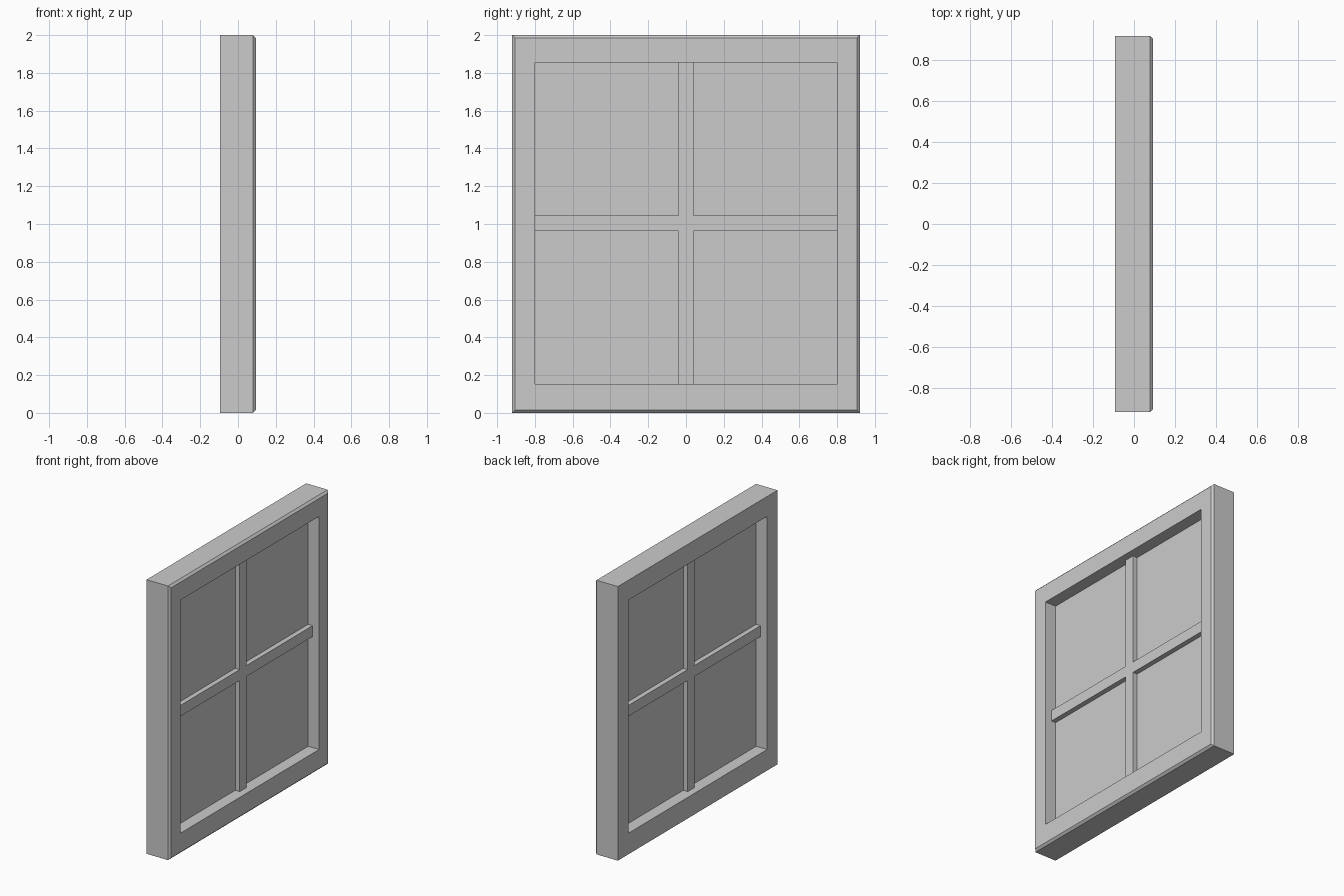
import bpy, bmesh

if "Cube" in bpy.data.objects:
    bpy.data.objects.remove(bpy.data.objects["Cube"])

HALF_W, HEIGHT = 0.92, 2.0            # outer frame
OPEN_Y, OPEN_LO, OPEN_HI = 0.80, 0.154, 1.854   # opening
BACK, FRONT, BEVEL = -0.094, 0.094, 0.015
BAR, MID = 0.04, 1.004                # glazing bar half width, crossing height


def rect(y, lo, hi):
    return [(-y, lo), (y, lo), (y, hi), (-y, hi)]


def finish(name, bm):
    bmesh.ops.recalc_face_normals(bm, faces=bm.faces)
    mesh = bpy.data.meshes.new(name)
    bm.to_mesh(mesh)
    bm.free()
    obj = bpy.data.objects.new(name, mesh)
    bpy.context.collection.objects.link(obj)


def loft(bm, sections, closed=False):
    """Bridge (x, yz outline) sections; either a closed ring or capped ends."""
    rings = [[bm.verts.new((x, y, z)) for y, z in pts] for x, pts in sections]
    pairs = list(zip(rings, rings[1:] + rings[:1]))
    for a, b in pairs if closed else pairs[:-1]:
        n = len(a)
        for i in range(n):
            j = (i + 1) % n
            bm.faces.new((a[i], a[j], b[j], b[i]))
    if not closed:
        bm.faces.new(rings[0])
        bm.faces.new(rings[-1])


# Outer frame with a chamfered outer edge on the +x face
outer = rect(HALF_W, 0, HEIGHT)
inset = rect(HALF_W - BEVEL, BEVEL, HEIGHT - BEVEL)
opening = rect(OPEN_Y, OPEN_LO, OPEN_HI)
bm = bmesh.new()
loft(bm, [(BACK, outer), (FRONT - BEVEL, outer), (FRONT, inset),
          (FRONT, opening), (BACK, opening)], closed=True)
finish("window_frame", bm)

# Glass panel filling the opening
bm = bmesh.new()
loft(bm, [(-0.006, opening), (0.006, opening)])
finish("glass_panel", bm)

# Cross-shaped glazing bars, proud of the glass on both sides
lo, hi = MID - BAR, MID + BAR
cross = [(-BAR, OPEN_LO), (BAR, OPEN_LO), (BAR, lo), (OPEN_Y, lo),
         (OPEN_Y, hi), (BAR, hi), (BAR, OPEN_HI), (-BAR, OPEN_HI),
         (-BAR, hi), (-OPEN_Y, hi), (-OPEN_Y, lo), (-BAR, lo)]
bm = bmesh.new()
loft(bm, [(-0.042, cross), (0.042, cross)])
finish("glazing_bars", bm)
